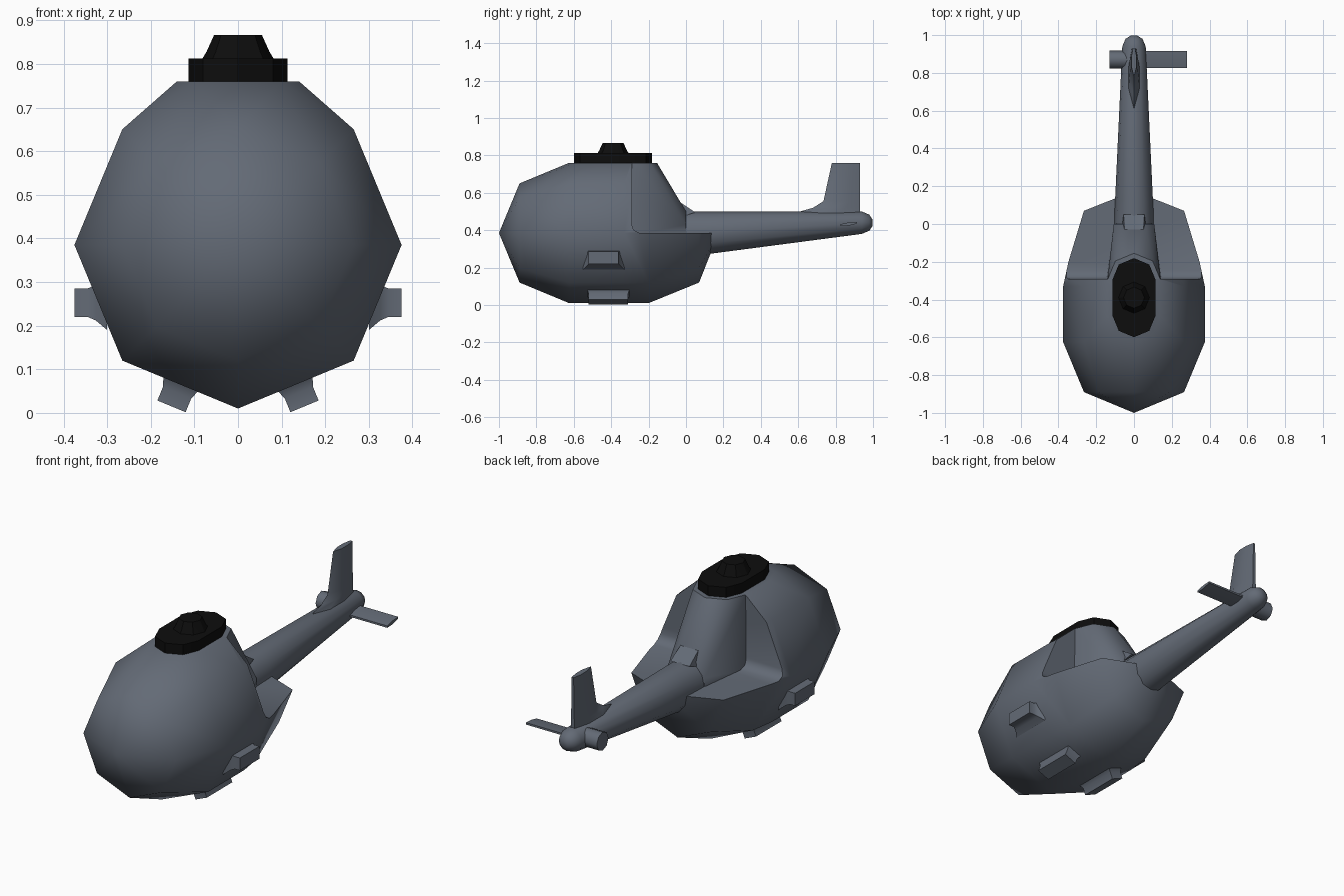
import bpy, bmesh, math
from mathutils import Vector

if "Cube" in bpy.data.objects:
    bpy.data.objects.remove(bpy.data.objects["Cube"])


def material(name, rgb):
    m = bpy.data.materials.new(name)
    m.diffuse_color = (*rgb, 1)
    m.use_nodes = True
    m.node_tree.nodes["Principled BSDF"].inputs["Base Color"].default_value = m.diffuse_color
    return m


GREY = material("slate_grey", (0.125, 0.145, 0.18))
BLACK = material("black", (0.004, 0.004, 0.004))


def finish(bm, name, mat, angle=50):
    bmesh.ops.recalc_face_normals(bm, faces=bm.faces[:])
    me = bpy.data.meshes.new(name)
    bm.to_mesh(me)
    bm.free()
    me.materials.append(mat)
    ob = bpy.data.objects.new(name, me)
    bpy.context.collection.objects.link(ob)
    smooth(ob, angle)
    return ob


def smooth(ob, angle):
    bpy.ops.object.select_all(action='DESELECT')
    ob.select_set(True)
    bpy.context.view_layer.objects.active = ob
    bpy.ops.object.shade_smooth_by_angle(angle=math.radians(angle))


def hull(name, pts, mat=GREY, angle=50):
    bm = bmesh.new()
    for p in pts:
        bm.verts.new(p)
    r = bmesh.ops.convex_hull(bm, input=bm.verts[:])
    junk = {g for g in r["geom_interior"] + r["geom_unused"] if isinstance(g, bmesh.types.BMVert)}
    bmesh.ops.delete(bm, geom=list(junk), context='VERTS')
    bmesh.ops.dissolve_limit(bm, angle_limit=0.01, verts=bm.verts[:], edges=bm.edges[:])
    return finish(bm, name, mat, angle)


def loft(name, rings, mat=GREY, angle=50):
    bm = bmesh.new()
    vs = [[bm.verts.new(p) for p in r] for r in rings]
    n = len(vs[0])
    for a, b in zip(vs, vs[1:]):
        for i in range(n):
            bm.faces.new((a[i], a[(i + 1) % n], b[(i + 1) % n], b[i]))
    bm.faces.new(vs[0])
    bm.faces.new(vs[-1])
    return finish(bm, name, mat, angle)


def ring_y(y, cz, rx, rz, n=8):
    return [(rx * math.sin(2 * math.pi * i / n), y, cz + rz * math.cos(2 * math.pi * i / n)) for i in range(n)]


def stadium(r, half, z, cy=-0.39):
    # octagon split at its sides and stretched along y
    out = []
    for i in range(-2, 3):
        a = i * math.pi / 4
        out.append((r * math.sin(a), cy + half + r * math.cos(a), z))
    return out + [(-x, 2 * cy - y, z) for x, y, z in out]


# Cabin: stretched eight-sided sphere with a raised collar on top
C, R = 0.385, 0.375
pts = [(0, -1, C), (0, 0.175, C)]
pts += ring_y(-0.89, C, 0.265, 0.265) + ring_y(-0.625, C, R, R) + ring_y(-0.33, C, R, R)
pts += ring_y(-0.2, C, 0.347, R) + ring_y(0.07, C, 0.265, 0.265)
pts += stadium(0.14, 0.095, 0.76)
cabin = hull("cabin", pts)

# Notch that leaves the rear shelf
prof = [(-0.29, 0.9), (-0.29, 0.43), (-0.28, 0.40), (-0.25, C), (0.4, C), (0.4, 0.9)]
cutter = hull("shelf_cutter", [(x, y, z) for x in (-0.6, 0.6) for y, z in prof])
mod = cabin.modifiers.new("notch", 'BOOLEAN')
mod.operation = 'DIFFERENCE'
mod.solver = 'EXACT'
mod.object = cutter
bpy.context.view_layer.objects.active = cabin
bpy.ops.object.modifier_apply(modifier=mod.name)
bpy.data.objects.remove(cutter)
smooth(cabin, 50)

# Cowling running from the collar down to the tail
pts = [p for p in stadium(0.14, 0.095, 0.76) if p[1] > -0.3]
for s in (-1, 1):
    pts += [(s * 0.14, -0.3, 0.76), (s * 0.145, -0.3, 0.37), (s * 0.107, 0.0, 0.37),
            (s * 0.107, 0.0, 0.43), (s * 0.06, 0.0, 0.5)]
hull("cowling", pts)
hull("cowling_fillet", [(s * x, y, z) for s in (-1, 1) for x, y, z in
                        ((0.05, -0.04, 0.555), (0.055, 0.0, 0.515), (0.055, 0.05, 0.495), (0.07, -0.06, 0.46))])

# Tail boom with rounded tip
loft("tail_boom", [ring_y(-0.1, 0.375, 0.11, 0.125, 12), ring_y(0.13, 0.387, 0.1, 0.113, 12),
                   ring_y(0.94, 0.44, 0.062, 0.06, 12), ring_y(0.98, 0.44, 0.045, 0.043, 12),
                   ring_y(0.997, 0.44, 0.018, 0.018, 12)])

# Tail fin
rings = []
for z, y0, t in ((0.47, 0.58, 0.03), (0.5, 0.61, 0.028), (0.52, 0.68, 0.025), (0.555, 0.735, 0.022), (0.76, 0.78, 0.014)):
    d = 0.93 - y0
    rings.append([(0, y0, z), (t, y0 + 0.35 * d, z), (t, y0 + 0.7 * d, z), (t * 0.4, 0.93, z),
                  (-t * 0.4, 0.93, z), (-t, y0 + 0.7 * d, z), (-t, y0 + 0.35 * d, z)])
loft("tail_fin", rings, angle=40)

# Stabiliser on the right, rotor hub on the left
loft("stabiliser", [[(x, 0.825, 0.422), (x, 0.87, 0.424), (x, 0.915, 0.435),
                     (x, 0.915, 0.445), (x, 0.87, 0.442), (x, 0.825, 0.432)] for x in (0.0, 0.28)], angle=30)
loft("tail_rotor_hub", [[(x, 0.87 + 0.048 * math.cos(i * math.pi / 4), 0.44 + 0.048 * math.sin(i * math.pi / 4))
                         for i in range(8)] for x in (0.0, -0.13)], angle=50)


# Landing stubs: block on a flared foot, perpendicular to the hull
def stub(name, side, tip, out, cy, half_y, half_w, depth):
    o = Vector((side * out[0], 0, out[1])).normalized()
    t = Vector((-o.z, 0, o.x))
    c = Vector((side * tip[0], cy, tip[1]))
    rings = []
    for d, g in ((0, 0), (depth * 0.4, 0), (depth * 0.65, 0.008), (depth, 0.03)):
        hw, hy = half_w + g, half_y + g
        rings.append([c - o * d + t * a * hw + Vector((0, b * hy, 0))
                      for a, b in ((-1, -1), (1, -1), (1, 1), (-1, 1))])
    loft(name, rings, angle=40)


for side, tag in ((-1, "left"), (1, "right")):
    stub(tag + "_side_stub", side, (0.375, 0.2525), (1, 0), -0.44, 0.08, 0.0325, 0.075)
    stub(tag + "_lower_stub", side, (0.1525, 0.015), (0.383, -0.924), -0.415, 0.105, 0.035, 0.085)

# Black rotor mount
loft("rotor_plate", [stadium(0.114, 0.095, z) for z in (0.755, 0.812)], BLACK, 30)
loft("rotor_hub", [stadium(r, 0.001, z) for r, z in ((0.085, 0.805), (0.08, 0.815), (0.072, 0.828), (0.055, 0.866))],
     BLACK, 30)
